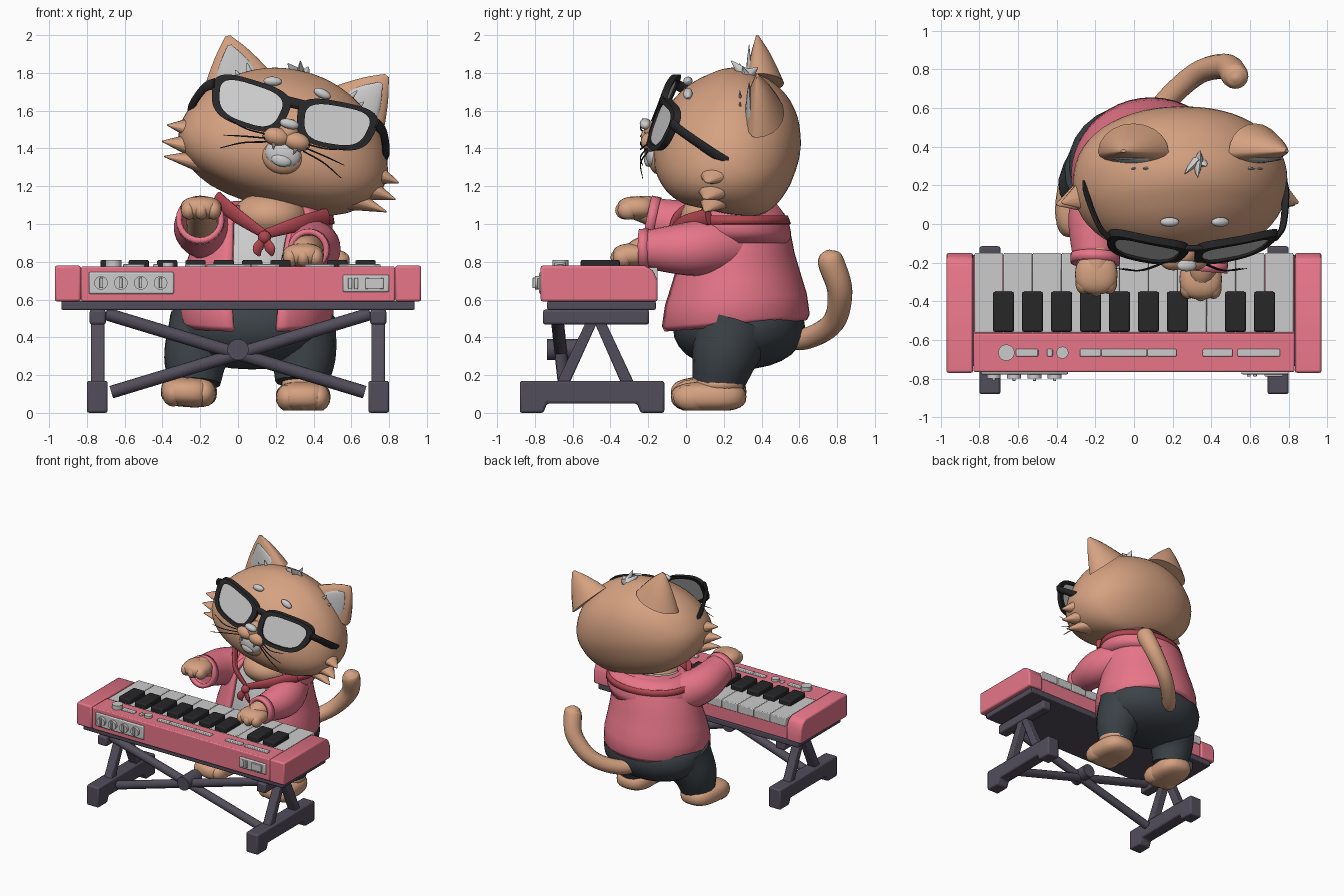
import bpy, bmesh
from math import sin, cos, pi, radians, copysign
from mathutils import Vector as V, Matrix

if "Cube" in bpy.data.objects:
    bpy.data.objects.remove(bpy.data.objects["Cube"])


def mat(name, c):
    m = bpy.data.materials.new(name)
    m.diffuse_color = (*c, 1)
    m.use_nodes = True
    m.node_tree.nodes["Principled BSDF"].inputs["Base Color"].default_value = m.diffuse_color
    return m


FUR = mat("fur", (.67, .36, .22))
PINK = mat("pink", (.8, .18, .25))
RED = mat("scarf_red", (.42, .06, .08))
SLATE = mat("slate", (.045, .055, .065))
METAL = mat("stand_grey", (.085, .075, .105))
BLACK = mat("black", (.02, .02, .022))
I = Matrix()
H = Matrix.Translation((.25, 0, 1.42)) @ Matrix.Rotation(radians(14), 4, 'Y')  # tilted head frame


def make(name, bm, m=None, M=I, bevel=0, solid=0):
    bmesh.ops.transform(bm, matrix=M, verts=bm.verts)
    bmesh.ops.recalc_face_normals(bm, faces=bm.faces)
    me = bpy.data.meshes.new(name)
    bm.to_mesh(me)
    bm.free()
    ob = bpy.data.objects.new(name, me)
    bpy.context.collection.objects.link(ob)
    if m:
        me.materials.append(m)
    if bevel:
        b = ob.modifiers.new("bevel", 'BEVEL')
        b.width, b.segments = bevel, 2
    if solid:
        s = ob.modifiers.new("solid", 'SOLIDIFY')
        s.thickness, s.offset = solid, -1
    return ob


def loft(name, rings, m=None, M=I, closed=True, caps=True, loop=False, solid=0):
    bm = bmesh.new()
    vs = [[bm.verts.new(p) for p in r] for r in rings]
    n = len(vs[0])
    for a, b in zip(vs, vs[1:] + vs[:1] if loop else vs[1:]):
        for i in range(n if closed else n - 1):
            j = (i + 1) % n
            bm.faces.new((a[i], a[j], b[j], b[i]))
    if caps and not loop:
        bm.faces.new(vs[0])
        bm.faces.new(vs[-1])
    return make(name, bm, m, M, solid=solid)


def tube(name, pts, rads, m=None, M=I, flat=1, caps=True, seg=16, steps=6, solid=0):
    # smooth path through the points, frames carried along it
    P = [V((*p, r)) for p, r in zip(pts, rads)]
    P = [2 * P[0] - P[1]] + P + [2 * P[-1] - P[-2]]
    S = []
    for a, b, c, d in zip(P, P[1:], P[2:], P[3:]):
        for k in range(steps):
            t = k / steps
            S.append(.5 * (2 * b + (c - a) * t + (2 * a - 5 * b + 4 * c - d) * t * t + (3 * b - a - 3 * c + d) * t ** 3))
    S.append(P[-2])
    rings, nrm = [], None
    for i, s in enumerate(S):
        t = (S[min(i + 1, len(S) - 1)].xyz - S[max(i - 1, 0)].xyz).normalized()
        ref = nrm or (V((0, 0, 1)) if abs(t.z) < .9 else V((1, 0, 0)))
        nrm = (ref - t * ref.dot(t)).normalized()
        bi = t.cross(nrm)
        rings.append([s.xyz + max(s.w, .002) * (nrm * cos(2 * pi * k / seg) + bi * flat * sin(2 * pi * k / seg)) for k in range(seg)])
    return loft(name, rings, m, M, caps=caps, solid=solid)


def rod(name, a, b, r, m=None, M=I, r2=None, flat=1, seg=16):
    return tube(name, [a, b], [r, r if r2 is None else r2], m, M, flat, seg=seg, steps=1)


def blob(name, loc, rad, m=None, M=I, p=1, rot=(0, 0, 0), fn=None, seg=28):
    bm = bmesh.new()
    bmesh.ops.create_uvsphere(bm, u_segments=seg, v_segments=seg // 2, radius=1)
    R = Matrix.Rotation(rot[2], 3, 'Z') @ Matrix.Rotation(rot[1], 3, 'Y') @ Matrix.Rotation(rot[0], 3, 'X')
    for v in bm.verts:
        q = V([copysign(abs(c) ** p, c) * r for c, r in zip(v.co, rad)])
        v.co = V(loc) + R @ q
        if fn:
            fn(v.co)
    return make(name, bm, m, M)


def prism(name, x0, x1, prof, m=None, bevel=.01):
    bm = bmesh.new()
    f = bm.faces.new([bm.verts.new((x0, y, z)) for y, z in prof])
    g = bmesh.ops.extrude_face_region(bm, geom=[f])
    bmesh.ops.translate(bm, vec=(x1 - x0, 0, 0), verts=[v for v in g['geom'] if isinstance(v, bmesh.types.BMVert)])
    return make(name, bm, m, bevel=bevel)


def box(name, x0, x1, y0, y1, z0, z1, m=None, bevel=.008):
    return prism(name, x0, x1, [(y0, z0), (y0, z1), (y1, z1), (y1, z0)], m, bevel)


# keyboard case
for s in (-1, 1):
    prism("keyboard_end", s * .832, s * .97, [(-.77, .59), (-.77, .78), (-.22, .78), (-.175, .755), (-.15, .7), (-.15, .59)], PINK, .012)
box("keyboard_body", -.83, .83, -.765, -.16, .59, .71, PINK)
box("control_deck", -.83, .83, -.765, -.565, .6, .775, PINK)
box("base_plate", -.935, .935, -.735, -.16, .545, .592, METAL)
# keys
for i in range(11):
    x = -.825 + .15 * i
    box("white_key", x + .001, x + .149, -.562, -.15, .7, .77, None, .006)
    if i and i != 8:
        box("black_key", x - .054, x + .054, -.558, -.35, .76, .81, BLACK, .01)
# deck controls
for x, r, h in ((-.66, .042, .81), (-.37, .031, .795)):
    rod("deck_knob", (x, -.665, .77), (x, -.665, h), r, seg=24)
for a, b in ((-.61, -.495), (-.45, -.42), (-.28, -.17), (-.168, .068), (.07, .22), (.355, .51), (.535, .755)):
    box("deck_button", a, b, -.685, -.647, .77, .787, None, .005)
# front panels
box("knob_panel", -.79, -.34, -.778, -.76, .63, .745, None, .008)
for i in range(4):
    x = -.725 + .105 * i
    rod("front_knob", (x, -.77, .688), (x, -.8, .688), .036, seg=24)
    box("knob_marker", x - .008, x + .008, -.812, -.79, .66, .716, None, .003)
box("socket_panel", .555, .8, -.778, -.76, .64, .73)
for a, b in ((.583, .603), (.615, .635), (.675, .77)):
    box("socket_button", a, b, -.788, -.77, .655, .715, None, .004)

# stand
for s in (-1, 1):
    box("stand_rail", s * .7, s * .785, -.757, -.196, .468, .547, METAL, .012)
    prism("stand_foot", s * .69, s * .8, [(-.88, 0), (-.88, .17), (-.115, .17), (-.115, 0), (-.24, 0), (-.26, .05), (-.735, .05), (-.755, 0)], METAL, .012)
    for y0, y1 in ((-.5, -.65), (-.455, -.31)):
        prism("stand_leg", s * .707, s * .778, [(y0 - .03, .48), (y0 + .03, .48), (y1 + .035, .16), (y1 - .035, .16)], METAL, .008)
    rod("cross_strut", (s * .7, -.685, .525), (-s * .67, -.64, .11), .034, METAL)
rod("strut_pivot", (0, -.735, .335), (0, -.56, .335), .056, METAL, seg=24)

# trousers
blob("trouser_hips", (.075, .28, .455), (.42, .35, .225), SLATE, p=.92)
for x, xt in ((-.23, -.16), (.335, .31)):
    tube("trouser_leg", [(xt, .25, .45), (x + .01, .205, .3), (x, .17, .155)], [.215, .175, .138], SLATE)


# feet
def floor(c):
    c.z = max(c.z, .012)


for x, zo, rot in ((-.26, .025, -.12), (.345, 0, 0)):
    blob("foot", (x, .12, .085 + zo), (.145, .2, .08), FUR, p=.75, rot=(0, -rot * .5, rot), fn=floor)
    blob("ankle", (x + .01, .18, .15), (.125, .13, .06), FUR)
    for k in (-1, 0, 1):
        blob("toe", (x + k * .082, .02 + abs(k) * .012, .08 + zo), (.062, .1, .072), FUR, fn=floor, seg=16)


# jacket, open at the front
def ring(z, cx, cy, rx, ry, gap, tilt=.08, n=40):
    out = []
    for i in range(n + 1):
        a = radians(gap) + (2 * pi - 2 * radians(gap)) * i / n
        y = cy - ry * cos(a)
        out.append((cx + rx * sin(a), y, z + tilt * (y - cy)))
    return out


loft("jacket", [ring(*r) for r in ((.46, .09, .255, .395, .385, 17), (.49, .09, .255, .415, .4, 17), (.6, .09, .255, .415, .385, 18), (.7, .09, .255, .395, .355, 20), (.82, .1, .255, .365, .32, 22), (.95, .115, .255, .34, .295, 26), (1.03, .125, .25, .3, .265, 32), (1.11, .14, .25, .22, .2, 36))], PINK, closed=False, caps=False, solid=.03)
loft("shirt", [ring(*r)[:-1] for r in ((.57, .09, .255, .35, .3, 0), (.7, .09, .255, .35, .31, 0), (.9, .1, .25, .31, .265, 0), (1.08, .12, .25, .2, .18, 0))])
loft("hood_collar", [ring(*r) for r in ((.9, .13, .265, .335, .29, 45, .0), (.96, .14, .265, .36, .29, 45, .0), (1.02, .15, .26, .35, .28, 42, .03), (1.1, .17, .26, .28, .22, 40, .03))], PINK, closed=False, caps=False, solid=.03)
loft("scarf_band", [ring(*r) for r in ((1.0, .15, .265, .362, .29, 50, .0), (1.045, .155, .265, .35, .275, 50, .0))], RED, closed=False, caps=False, solid=.03)
blob("neck", (.17, .17, 1.04), (.2, .2, .13), FUR)
# scarf
tube("scarf_side", [(-.11, .12, 1.13), (.0, -.03, 1.04), (.14, -.085, .945)], [.045, .04, .025], RED, flat=.5)
tube("scarf_side", [(.47, .12, 1.04), (.32, -.02, 1.0), (.14, -.085, .945)], [.045, .04, .025], RED, flat=.5)
blob("scarf_knot", (.14, -.1, .93), (.035, .03, .035), RED, seg=16)
for x in (.105, .17):
    tube("scarf_end", [(.14, -.1, .925), (x, -.115, .87), (x + .01, -.11, .83)], [.015, .03, .006], RED, flat=.45)

# arms, sleeves and paws
arms = ([(-.06, .3, .92), (-.19, .07, .97), (-.2, -.18, 1.02)], (-.195, -.26, 1.085), [.15, .145, .118], (-.19, -.16, 1.06)), \
       ([(.29, .3, .9), (.4, .04, .87), (.375, -.22, .865)], (.345, -.285, .835), [.15, .145, .1], (.36, -.2, .86))
for path, paw, rr, wrist in arms:
    tube("sleeve", path, rr, PINK, caps=False, seg=24, solid=.025)
    d = (V(path[2]) - V(path[1])).normalized() * .025
    tube("cuff", [V(path[2]) - d, V(path[2]) + d], [rr[2] + .01] * 2, PINK, caps=False, seg=24, steps=1, solid=.03)
    tube("forearm", [path[1], wrist, paw], [.085, .08, .065], FUR)
    blob("paw", paw, (.11, .105, .062), FUR, p=.85)
    for k in (-1, 0, 1):
        blob("finger", (paw[0] + k * .066, paw[1] - .06 + abs(k) * .012, paw[2] - .012), (.042, .055, .05), FUR, seg=16)

# tail
tube("tail", [(.08, .5, .4), (.17, .64, .395), (.33, .78, .48), (.47, .815, .64), (.52, .77, .79), (.525, .755, .84), (.525, .75, .862)], [.06, .058, .06, .066, .07, .052, .01], FUR)


# head: wide low cheeks, face leaning back at the top, full nape
def head_shape(c):
    c.x *= max(.86, 1 + .7 * (.18 - c.z))
    f = min(max((c.y - .05) / .35, 0), 1)
    c.y += (.25 * (1 - f) - .06 * f) * c.z
    if c.z < -.1:
        c.z -= .06 * max(0, min(1, (c.y - .1) / .3)) * min(1, (-.1 - c.z) / .15)


blob("head", (0, .22, .045), (.5, .39, .355), FUR, H, p=.92, fn=head_shape, seg=56)
for s in (-1, 1):
    # cheek tufts
    for u, w, y, r in ((.63, -.05, .11, .11), (.635, -.14, .1, .1), (.605, -.215, .1, .08)):
        rod("cheek_tuft", (s * (u - .25), y + .08, w + .03), (s * u, y, w), r, FUR, H, .004, 1.6, 14)

    # ears
    def ear(name, k, y0, front, back, m):
        rings = []
        for i in range(9):
            t = i / 8
            q = k * max(1 - t, .03) ** .75
            c = V((.325, .37, .255)).lerp(V((.435, .375, .485)) if k == 1 else V((.415, .36, .44)), t)
            rings.append([(s * (c.x + .165 * q * cos(a)), c.y + y0 + q * sin(a) * (back if sin(a) > 0 else front), c.z - .095 * q * cos(a))
                          for a in [2 * pi * j / 20 for j in range(20)]])
        loft(name, rings, m, H)
    ear("ear", 1, 0, .06, .15, FUR)
    ear("inner_ear", .72, -.025, .045, .01, None)
    for dx in (0, .05):
        rod("ear_tuft", (s * (.25 + dx), .29, .28 - dx * .5), (s * (.3 + dx), .285, .37 - dx), .03, None, H, .003, .5, 8)
    # brows, muzzle and whiskers
    blob("brow", (s * .135 - .01, .01, .31), (.05, .025, .024), None, H, rot=(.7, s * .2, 0), seg=16)
    blob("muzzle", (s * .055, -.185, .03), (.075, .055, .05), FUR, H, seg=20)
    for w, e in ((.02, .04), (0, -.03), (-.02, -.08)):
        tube("whisker", [(s * .1, -.2, w + .01), (s * .22, -.24, w + e * .3), (s * .33, -.23, w + e)], [.004, .004, .002], BLACK, H, seg=6)

    # sunglasses
    def lens_pt(t, k, d):
        x, z = [copysign(abs(c) ** .65, c) for c in (cos(t), sin(t))]
        u, w = s * (.235 + k * .19 * x * (1 + .12 * z)), .165 + k * .115 * z + .012 * x
        return (u, -.145 + .38 * (w - .165) + .35 * u * u + d, w)
    T = [2 * pi * i / 40 for i in range(40)]
    loft("glasses_frame", [[lens_pt(t, k, d) for t in T] for k, d in ((1.1, -.022), (.88, -.022), (.88, .016), (1.1, .016))], BLACK, H, loop=True)
    loft("glasses_lens", [[lens_pt(t, .92, d) for t in T] for d in (-.01, .006)], None, H)
    tube("glasses_arm", [(s * .44, -.075, .225), (s * .49, -.01, .185), (s * .53, .16, .075), (s * .515, .27, .0)], [.03, .028, .03, .036], BLACK, H, flat=.5, seg=8)
rod("glasses_bridge", (-.06, -.125, .225), (.06, -.125, .225), .028, BLACK, H, flat=.6)
# nose and mouth
blob("nose_bridge", (0, -.15, .07), (.06, .07, .07), FUR, H, seg=20)
blob("nose", (-.005, -.215, .112), (.052, .03, .026), None, H, p=.9, seg=20)
blob("jaw", (0, -.15, -.065), (.112, .05, .092), FUR, H)
blob("mouth", (0, -.175, -.05), (.095, .04, .075), None, H)
blob("tongue", (0, -.2, -.085), (.055, .022, .033), None, H, seg=20)
for s in (-1, 1):
    rod("fang", (s * .06, -.21, -.005), (s * .055, -.217, -.04), .013, None, H, .002, seg=8)
# hair tuft on top
for x, y, z in ((-.06, .26, .42), (.0, .24, .45), (.05, .3, .43), (.02, .38, .42)):
    rod("hair_tuft", (x * .3 - .01, .32, .37), (x - .03, y, z), .045, None, H, .003, .6, 8)

bpy.ops.object.select_all(action='SELECT')
bpy.context.view_layer.objects.active = bpy.data.objects["head"]
bpy.ops.object.shade_smooth_by_angle(angle=radians(42))
